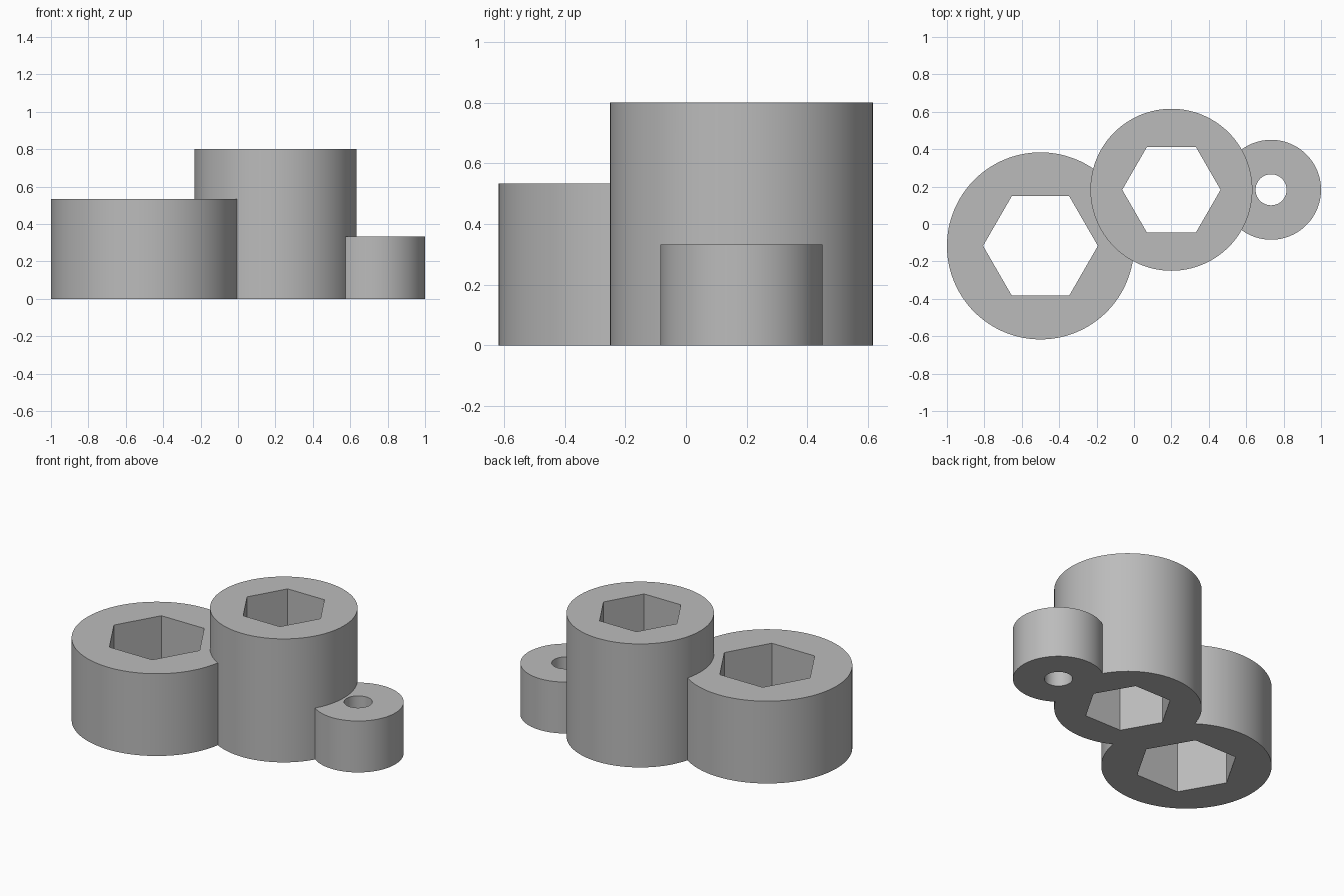
import bpy
import math

if "Cube" in bpy.data.objects:
    bpy.data.objects.remove(bpy.data.objects["Cube"], do_unlink=True)

grey = bpy.data.materials.new("plain_grey")
grey.use_nodes = True
colour = (0.5, 0.5, 0.5, 1)
grey.diffuse_color = colour
grey.node_tree.nodes["Principled BSDF"].inputs["Base Color"].default_value = colour


def prism(name, x, y, radius, bottom, top, sides):
    """Upright prism; six-sided ones point along x."""
    bpy.ops.mesh.primitive_cylinder_add(
        vertices=sides, radius=radius, depth=top - bottom,
        location=(x, y, (bottom + top) / 2),
        rotation=(0, 0, math.radians(30) if sides == 6 else 0))
    obj = bpy.context.object
    obj.name = name
    obj.data.materials.append(grey)
    return obj


def combine(body, tool, operation):
    mod = body.modifiers.new(operation.lower(), "BOOLEAN")
    mod.operation = operation
    mod.solver = "EXACT"
    mod.object = tool
    bpy.context.view_layer.objects.active = body
    bpy.ops.object.modifier_apply(modifier=mod.name)
    bpy.data.objects.remove(tool, do_unlink=True)


# name, centre x, centre y, outer radius, height, hole radius, hole sides
sockets = [
    ("wide_socket", -0.5, -0.117, 0.5, 0.533, 0.307, 6),
    ("tall_socket", 0.2, 0.183, 0.433, 0.8, 0.263, 6),
    ("small_socket", 0.733, 0.183, 0.267, 0.333, 0.083, 64),
]

# Three round columns joined into one body
columns = [prism(n, x, y, r, 0, h, 128) for n, x, y, r, h, _, _ in sockets]
holder = columns[0]
for column in columns[1:]:
    combine(holder, column, "UNION")
holder.name = "socket_holder"

# Through holes: two hexagonal, one round
for n, x, y, _, h, hole, sides in sockets:
    combine(holder, prism(n + "_cutter", x, y, hole, -0.1, h + 0.1, sides), "DIFFERENCE")

# Smooth round walls with crisp rims and hexagon corners
bpy.ops.object.select_all(action="DESELECT")
holder.select_set(True)
bpy.context.view_layer.objects.active = holder
bpy.ops.object.shade_smooth_by_angle(angle=math.radians(25))
